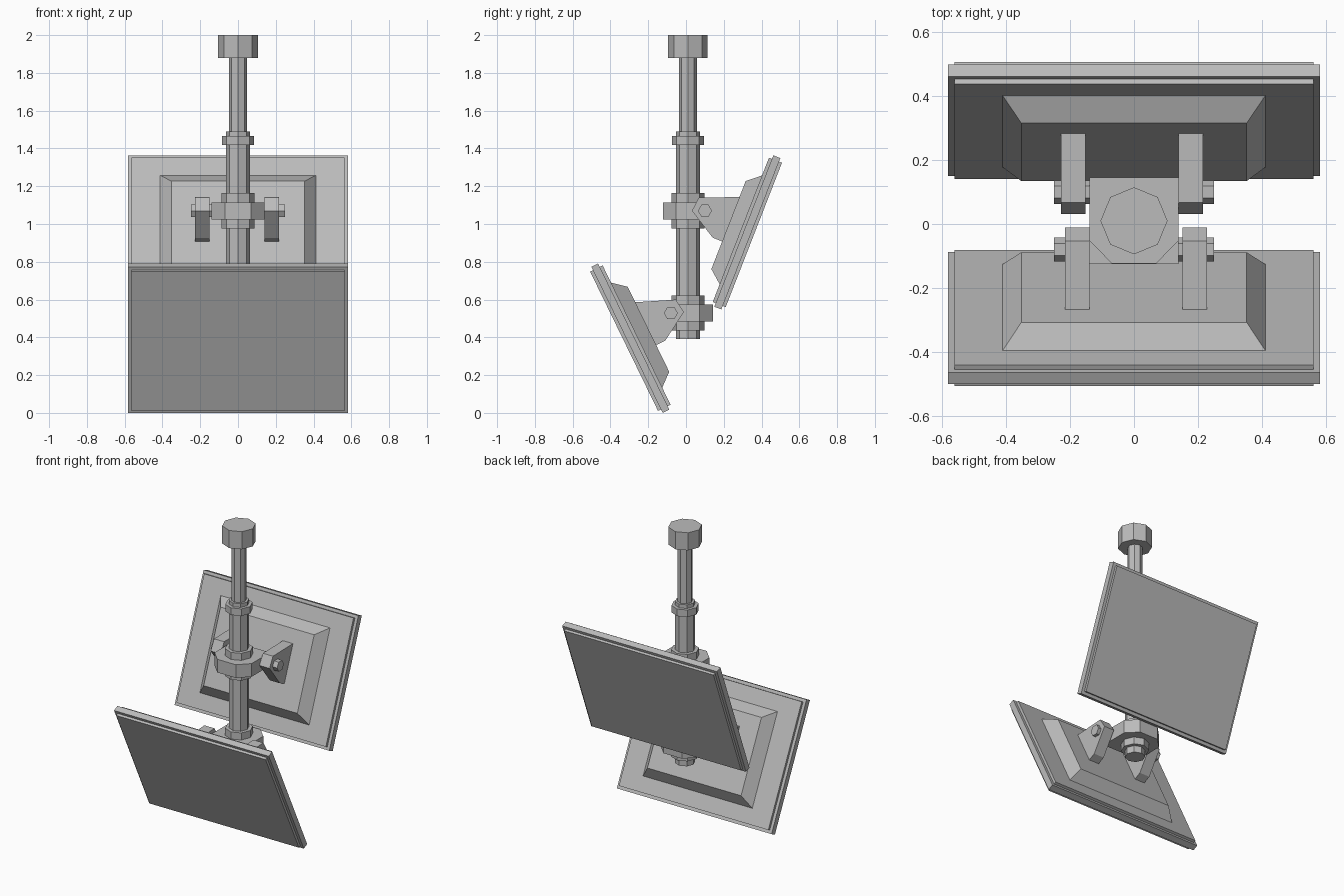
import bpy, bmesh
from math import sin, cos, pi, radians
from mathutils import Matrix, Vector

cube = bpy.data.objects.get("Cube")
if cube:
    bpy.data.objects.remove(cube, do_unlink=True)

GREY = (0.5, 0.5, 0.5, 1)
grey = bpy.data.materials.new("plain grey")
grey.use_nodes = True
grey.diffuse_color = GREY
grey.node_tree.nodes["Principled BSDF"].inputs["Base Color"].default_value = GREY


def loft(name, sections, matrix=Matrix()):
    """Join a stack of equal-sized outlines into a closed solid."""
    bm = bmesh.new()
    rings = [[bm.verts.new(matrix @ Vector(p)) for p in s] for s in sections]
    for a, b in zip(rings, rings[1:]):
        for i in range(len(a)):
            j = (i + 1) % len(a)
            bm.faces.new((a[i], a[j], b[j], b[i]))
    bm.faces.new(rings[0])
    bm.faces.new(rings[-1])
    bmesh.ops.recalc_face_normals(bm, faces=bm.faces)
    mesh = bpy.data.meshes.new(name)
    bm.to_mesh(mesh)
    bm.free()
    mesh.materials.append(grey)
    obj = bpy.data.objects.new(name, mesh)
    bpy.context.collection.objects.link(obj)
    return obj


def ngon(n, r):
    return [(r * cos(2 * pi * i / n), r * sin(2 * pi * i / n)) for i in range(n)]


def column(name, r, z0, z1, matrix):
    return loft(name, [[(x, y, z) for x, y in ngon(8, r)] for z in (z0, z1)], matrix)


def across(name, outline, x0, x1, matrix):
    """Extrude an outline of (y, z) points along x."""
    return loft(name, [[(x, y, z) for y, z in outline] for x in (x0, x1)], matrix)


def slab(name, back, front, matrix):
    """Rectangular solid between two (half width, half height, y) sections."""
    return loft(name, [[(-w, y, -h), (w, y, -h), (w, y, h), (-w, y, h)]
                       for w, h, y in (back, front)], matrix)


# Central pole
axis = Matrix.Translation((0, 0.01, 0))
column("pole_lower", 0.063, 0.39, 1.42, axis)
column("pole_collar", 0.085, 1.417, 1.465, axis)
column("pole_collar_step", 0.063, 1.465, 1.49, axis)
column("pole_upper", 0.047, 1.42, 1.9, axis)
column("ceiling_cap", 0.105, 1.88, 2.0, axis)

ARM = [(-0.148, 0.136), (0.055, 0.053), (0.064, -0.025), (-0.091, -0.118), (-0.148, -0.118)]
CLAMP = [(-0.14, -0.135), (0.14, -0.135), (0.14, 0.062), (0.07, 0.133), (-0.07, 0.133), (-0.14, 0.062)]


def screen_mount(label, height, turn, tilt):
    """One screen with its housing, hinge arms, bolt and pole clamp."""
    base = axis @ Matrix.Translation((0, 0, height)) @ Matrix.Rotation(turn, 4, "Z")
    column(label + "_hub", 0.087, -0.093, 0.093, base)
    loft(label + "_clamp", [[(x, y, z) for x, y in CLAMP] for z in (-0.045, 0.045)], base)

    hinge = base @ Matrix.Translation((0, -0.09, 0))
    across(label + "_bolt", ngon(6, 0.037), -0.25, 0.25, hinge)

    tilted = hinge @ Matrix.Rotation(tilt, 4, "X")
    for side, x in (("right", -0.178), ("left", 0.19)):
        across(label + "_arm_" + side, ARM, x - 0.038, x + 0.038, tilted)

    panel = tilted @ Matrix.Translation((0, -0.251, -0.025))
    slab(label + "_housing", (0.353, 0.25, 0.107), (0.4125, 0.31, 0.036), panel)
    slab(label + "_back_plate", (0.563, 0.41, 0.037), (0.563, 0.41, 0.02), panel)
    slab(label + "_frame", (0.583, 0.43, 0.02), (0.583, 0.43, -0.02), panel)
    slab(label + "_display", (0.563, 0.41, -0.02), (0.563, 0.41, -0.037), panel)


screen_mount("lower_screen", 0.528, 0, radians(26))
screen_mount("upper_screen", 1.07, pi, radians(21.3))
